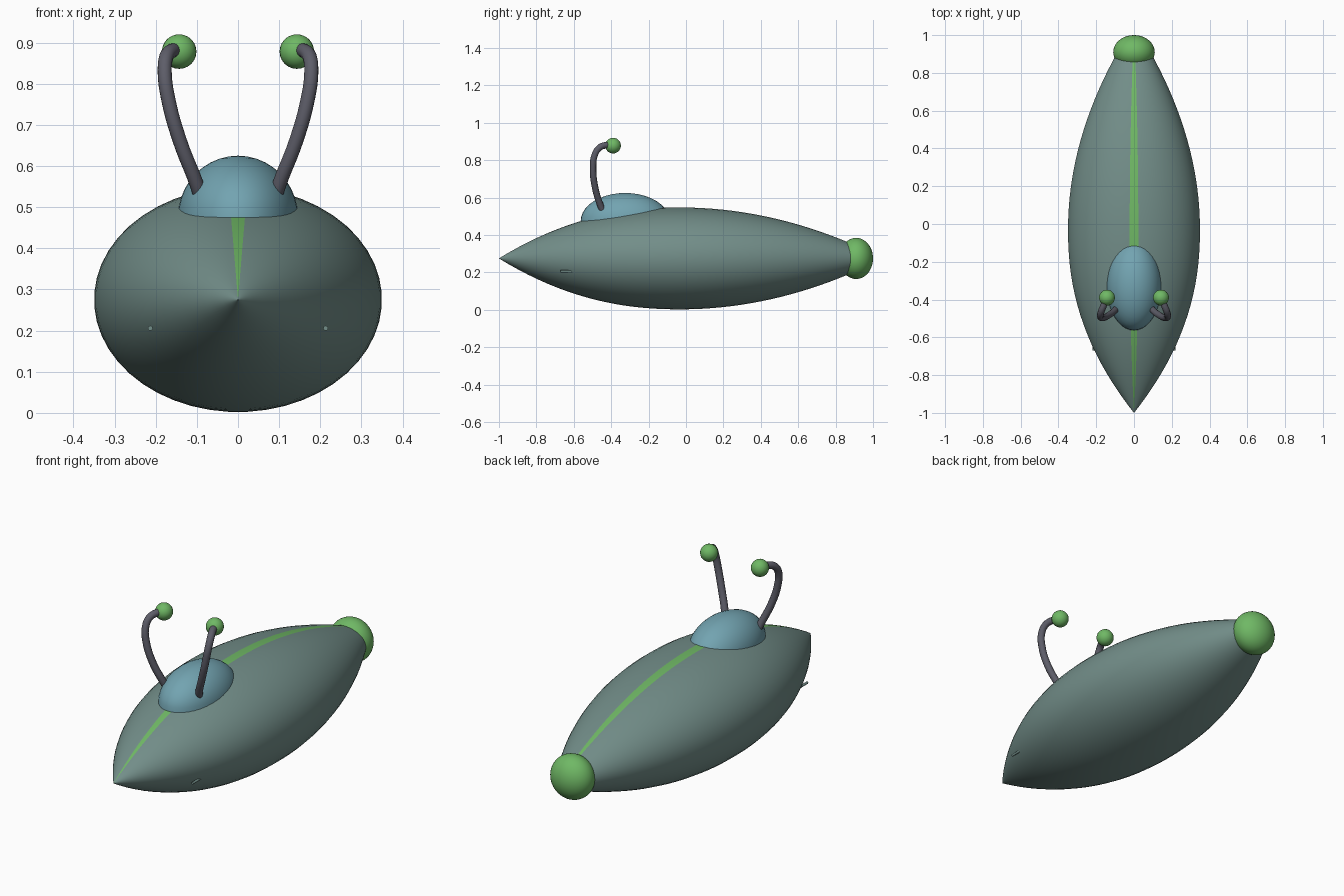
import bpy, bmesh, math
from mathutils import Vector, Matrix

if "Cube" in bpy.data.objects:
    bpy.data.objects.remove(bpy.data.objects["Cube"])


def material(name, rgb):
    m = bpy.data.materials.new(name)
    m.diffuse_color = (*rgb, 1)
    m.use_nodes = True
    m.node_tree.nodes["Principled BSDF"].inputs["Base Color"].default_value = m.diffuse_color
    return m


TEAL = material("hull_teal", (0.17, 0.27, 0.25))
GREEN = material("bright_green", (0.16, 0.48, 0.13))
GLASS = material("canopy_blue", (0.17, 0.37, 0.44))
GREY = material("stalk_grey", (0.11, 0.11, 0.14))


def finish(name, bm, *mats):
    bmesh.ops.recalc_face_normals(bm, faces=bm.faces[:])
    me = bpy.data.meshes.new(name)
    bm.to_mesh(me)
    bm.free()
    for m in mats:
        me.materials.append(m)
    ob = bpy.data.objects.new(name, me)
    bpy.context.collection.objects.link(ob)
    bpy.context.view_layer.objects.active = ob
    bpy.ops.object.select_all(action='DESELECT')
    ob.select_set(True)
    bpy.ops.object.shade_smooth_by_angle(angle=math.radians(40))
    return ob


def ellipsoid(name, loc, radii, mat, seg=40, half=False):
    bm = bmesh.new()
    bmesh.ops.create_uvsphere(bm, u_segments=seg, v_segments=seg // 2, radius=1)
    if half:
        geom = bm.verts[:] + bm.edges[:] + bm.faces[:]
        bmesh.ops.bisect_plane(bm, geom=geom, dist=1e-4, plane_co=(0, 0, 0),
                               plane_no=(0, 0, 1), clear_inner=True)
        bmesh.ops.holes_fill(bm, edges=[e for e in bm.edges if e.is_boundary])
    bm.transform(Matrix.Translation(loc) @ Matrix.Diagonal((*radii, 1)))
    return finish(name, bm, mat)


def hull_scale(y):
    # spindle profile: fullest just ahead of the middle, slightly fatter nose
    if y < -0.03:
        return 1 - ((-0.03 - y) / 0.97) ** 2.2
    return 1 - ((y + 0.03) / 1.085) ** 2


# hull with a green stripe along the top row of faces
SEG, RX, RZ, CZ = 48, 0.35, 0.273, 0.275
ys = [-0.997, -0.99, -0.975] + [-0.95 + 1.87 * i / 36 for i in range(37)]
bm = bmesh.new()
rings = []
for y in ys:
    s = hull_scale(y)
    angles = [2 * math.pi * (k + 0.5) / SEG for k in range(SEG)]
    rings.append([bm.verts.new((RX * s * math.sin(a), y, CZ + RZ * s * math.cos(a)))
                  for a in angles])
for r0, r1 in zip(rings, rings[1:]):
    for k in range(SEG):
        n = (k + 1) % SEG
        f = bm.faces.new((r0[k], r0[n], r1[n], r1[k]))
        f.material_index = 1 if k == SEG - 1 else 0
nose = bm.verts.new((0, -1, CZ))
for k in range(SEG):
    bm.faces.new((rings[0][k], rings[0][(k + 1) % SEG], nose))
bm.faces.new(rings[-1])
finish("hull", bm, TEAL, GREEN)

# tail ball and canopy
ellipsoid("tail_ball", (0, 0.91, 0.275), (0.11, 0.09, 0.11), GREEN)
ellipsoid("canopy", (0, -0.325, 0.475), (0.146, 0.238, 0.15), GLASS, half=True)


def stalk(name, side):
    path = [(0.092, -0.445, 0.53), (0.102, -0.458, 0.56), (0.141, -0.487, 0.66),
            (0.169, -0.497, 0.76), (0.178, -0.489, 0.825), (0.174, -0.465, 0.865),
            (0.160, -0.43, 0.880), (0.145, -0.39, 0.878)]
    cu = bpy.data.curves.new(name, 'CURVE')
    cu.dimensions = '3D'
    cu.bevel_depth = 0.0175
    cu.bevel_resolution = 4
    cu.use_fill_caps = True
    sp = cu.splines.new('BEZIER')
    sp.resolution_u = 6
    sp.bezier_points.add(len(path) - 1)
    for p, (x, y, z) in zip(sp.bezier_points, path):
        p.co = (side * x, y, z)
        p.handle_left_type = p.handle_right_type = 'AUTO'
    cu.materials.append(GREY)
    ob = bpy.data.objects.new(name, cu)
    bpy.context.collection.objects.link(ob)


# paired antennae and small nose barrels
for side, label in ((-1, "left"), (1, "right")):
    stalk(label + "_antenna_stalk", side)
    ellipsoid(label + "_antenna_ball", (side * 0.143, -0.39, 0.878),
              (0.042,) * 3, GREEN, seg=24)
    bm = bmesh.new()
    bmesh.ops.create_cone(bm, cap_ends=True, segments=12, radius1=0.006,
                          radius2=0.006, depth=0.07)
    bm.transform(Matrix.Translation((side * 0.213, -0.635, 0.206))
                 @ Matrix.Rotation(math.pi / 2, 4, 'X'))
    finish(label + "_nose_barrel", bm, TEAL)
